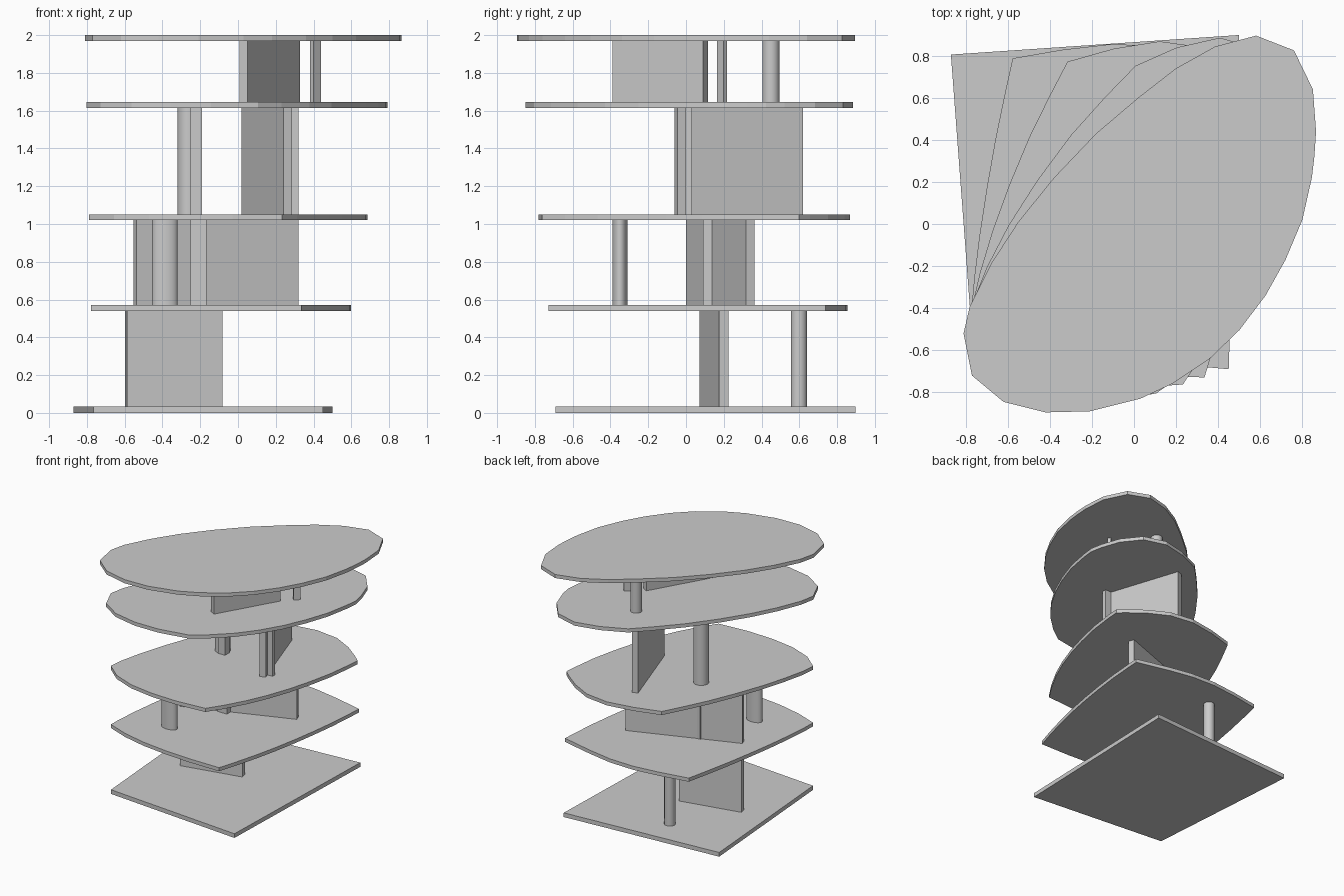
import bpy, bmesh, math
from mathutils import Matrix

cube = bpy.data.objects.get("Cube")
if cube:
    bpy.data.objects.remove(cube, do_unlink=True)

# Single grey finish
grey = bpy.data.materials.new("plain grey")
grey.use_nodes = True
tone = (0.6, 0.6, 0.6, 1)
grey.diffuse_color = tone
grey.node_tree.nodes["Principled BSDF"].inputs["Base Color"].default_value = tone


def make_object(name, bm):
    bmesh.ops.recalc_face_normals(bm, faces=bm.faces)
    mesh = bpy.data.meshes.new(name)
    bm.to_mesh(mesh)
    bm.free()
    mesh.materials.append(grey)
    obj = bpy.data.objects.new(name, mesh)
    bpy.context.collection.objects.link(obj)
    return obj


def prism(name, outline, bottom, top):
    bm = bmesh.new()
    face = bm.faces.new([bm.verts.new((x, y, bottom)) for x, y in outline])
    up = bmesh.ops.extrude_face_region(bm, geom=[face])["geom"]
    for v in up:
        if isinstance(v, bmesh.types.BMVert):
            v.co.z = top
    return make_object(name, bm)


def wall(name, centre, length, thickness, degrees, bottom, top):
    bm = bmesh.new()
    place = (Matrix.Translation((*centre, (bottom + top) / 2))
             @ Matrix.Rotation(math.radians(degrees), 4, "Z")
             @ Matrix.Diagonal((length, thickness, top - bottom, 1)))
    bmesh.ops.create_cube(bm, size=1, matrix=place)
    return make_object(name, bm)


def column(name, centre, rx, ry, bottom, top):
    bm = bmesh.new()
    place = (Matrix.Translation((*centre, (bottom + top) / 2))
             @ Matrix.Diagonal((rx, ry, top - bottom, 1)))
    bmesh.ops.create_cone(bm, cap_ends=True, segments=24, radius1=1,
                          radius2=1, depth=1, matrix=place)
    for f in bm.faces:
        f.smooth = abs(f.normal.z) < 0.5
    for e in bm.edges:
        e.smooth = all(f.smooth for f in e.link_faces)
    return make_object(name, bm)


# Floor plates: each side of the ground quad morphs into an arc of the roof oval
corners = [(-.87, .805), (.50, .898), (.45, -.69), (-.766, -.58)]
arcs = [
    [(.2, .74), (.385, .843), (.58, .895), (.76, .825), (.85, .64), (.865, .44)],
    [(.857, .32), (.845, .22), (.80, .02), (.72, -.17), (.625, -.34),
     (.5, -.505), (.36, -.64), (.18, -.76)],
    [(.03, -.83), (-.21, -.89), (-.42, -.895), (-.62, -.845), (-.77, -.72)],
    [(-.81, -.52), (-.78, -.39), (-.68, -.19), (-.55, .01), (-.38, .22),
     (-.18, .43), (.02, .6)],
]


def plate_outline(f):
    points = []
    for i, arc in enumerate(arcs):
        a, b = corners[i], corners[(i + 1) % 4]
        path = arc + [arcs[(i + 1) % 4][0]]
        steps = [math.dist(p, q) for p, q in zip(path, path[1:])]
        run = 0
        for p, step in zip(arc, steps):
            s = run / sum(steps)
            points.append([(1 - f) * (a[k] + (b[k] - a[k]) * s) + f * p[k]
                           for k in range(2)])
            run += step
    return points


levels = [("ground_plate", 0, .035), ("second_plate", .54, .57),
          ("third_plate", 1.02, 1.05), ("fourth_plate", 1.615, 1.645),
          ("roof_plate", 1.97, 2.0)]
for name, bottom, top in levels:
    outline = plate_outline(bottom / 1.97) if bottom else corners
    prism(name, outline, bottom, top)

# Clear height of each storey
storeys = [(low[2], high[1]) for low, high in zip(levels, levels[1:])]
first, second, third, fourth = storeys

# Slab walls
wall("first_wall", (-.34, .148), .515, .05, 11.7, *first)
wall("second_wall", (-.116, .182), .914, .05, 20.2, *second)
wall("third_wall", (.153, .28), .70, .05, 108.4, *third)
wall("fourth_wall", (.168, -.137), .556, .05, 60, *fourth)

# Small piers
wall("second_pier", (-.208, .13), .085, .08, 0, *second)
wall("third_pier", (-.222, .13), .065, .06, 0, *third)
wall("third_wall_pier", (.28, .015), .08, .035, 0, *third)
wall("fourth_pier", (.41, .19), .053, .026, 41, *fourth)

# Columns
column("first_column", (-.27, .598), .043, .043, *first)
column("second_column", (-.387, -.35), .068, .04, *second)
column("third_column", (-.26, .17), .06, .06, *third)
column("fourth_column", (.144, .45), .045, .045, *fourth)
